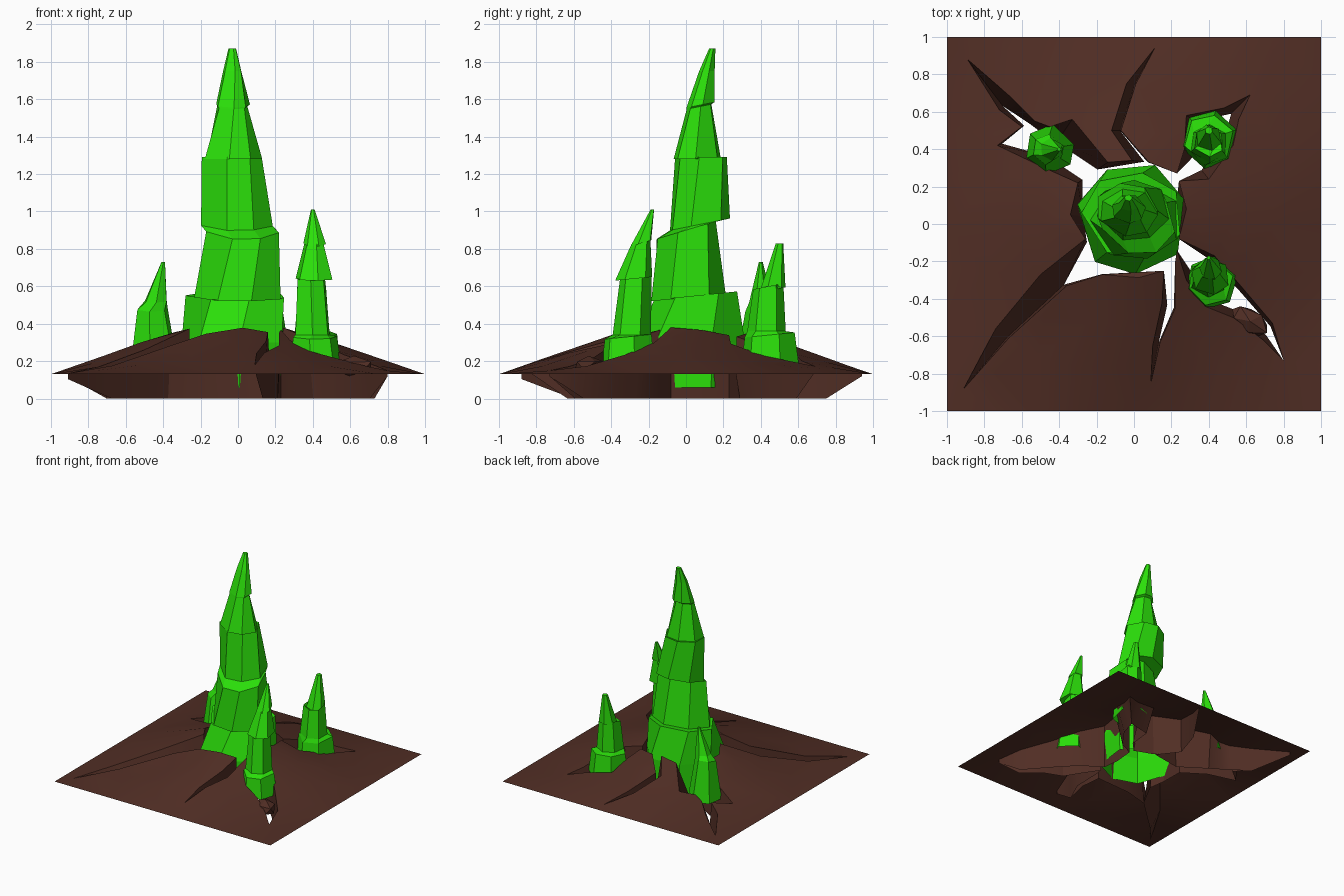
import bpy, bmesh, math, random
from mathutils import Vector, geometry

random.seed(4)
cube = bpy.data.objects.get("Cube")
if cube:
    bpy.data.objects.remove(cube, do_unlink=True)


def make_material(name, colour):
    mat = bpy.data.materials.new(name)
    mat.use_nodes = True
    mat.diffuse_color = (*colour, 1)
    mat.node_tree.nodes["Principled BSDF"].inputs["Base Color"].default_value = (*colour, 1)
    return mat


def make_object(name, bm, mat):
    mesh = bpy.data.meshes.new(name)
    bm.to_mesh(mesh)
    bm.free()
    mesh.materials.append(mat)
    obj = bpy.data.objects.new(name, mesh)
    bpy.context.collection.objects.link(obj)
    return obj


earth = make_material("brown earth", (0.082, 0.027, 0.018))
crystal_green = make_material("crystal green", (0.024, 0.74, 0.003))


# Ground: a mound that falls to a flat square border
def ground_height(x, y):
    rise = max(0, 1 - abs(x)) * max(0, 1 - abs(y)) / 0.7
    return 0.13 + 0.25 * min(rise, 1.02)


rim = []  # pairs of a rim point and the foot of the wall below it


def add_bulge(x, y):
    rim.append((Vector((x, y)), Vector((x, y, 0)) * 0.8))


def add_crack(tip, lean, stations):
    """Stations run from mouth to tip: one side, other side, closure at the foot.
    Lean is the share of the closure taken by the first side."""
    first, second = [], []
    for a, b, closure in stations:
        a, b = Vector(a), Vector(b)
        first.append((a, a.lerp(b, closure * lean).to_3d()))
        second.append((b, b.lerp(a, closure * (1 - lean)).to_3d()))
    foot = Vector((*tip, ground_height(*tip) - 0.03))
    rim.extend(first + [(Vector(tip), foot)] + second[::-1])


# Cracks and bulges counterclockwise round the mound
add_bulge(-.34, .05)
add_crack((-.91, -.88), .9, [
    ((-.26, -.08), (-.17, -.27), .1),
    ((-.5, -.27), (-.36, -.33), 1),
    ((-.74, -.56), (-.67, -.61), 1)])
add_crack((.09, -.85), .8, [
    ((.16, -.25), (.22, -.2), 0),
    ((.15, -.42), (.22, -.45), .5),
    ((.1, -.65), (.14, -.63), 1)])
add_crack((.8, -.73), .6, [
    ((.23, -.14), (.24, -.08), 0),
    ((.28, -.3), (.43, -.17), .4),
    ((.38, -.44), (.5, -.25), .3),
    ((.53, -.5), (.57, -.33), .4),
    ((.69, -.62), (.74, -.53), .5)])
add_bulge(.28, .08)
add_crack((.62, .69), .5, [
    ((.24, .23), (.23, .27), 0),
    ((.4, .24), (.27, .4), .6),
    ((.53, .42), (.28, .58), .4),
    ((.56, .56), (.48, .62), 1)])
add_crack((.11, .94), .1, [
    ((.08, .33), (-.01, .34), .8),
    ((-.07, .5), (-.12, .5), 1),
    ((.01, .75), (-.04, .75), 1)])
add_crack((-.89, .88), .7, [
    ((-.14, .33), (-.3, .22), .5),
    ((-.33, .56), (-.5, .31), .7),
    ((-.45, .52), (-.73, .42), .3),
    ((-.53, .55), (-.6, .52), .6),
    ((-.66, .68), (-.72, .61), 1)])


def inside(point, polygon):
    result = False
    for a, b in zip(polygon, polygon[1:] + polygon[:1]):
        if (a.y > point.y) != (b.y > point.y):
            if point.x < a.x + (point.y - a.y) * (b.x - a.x) / (b.y - a.y):
                result = not result
    return result


def build_ground():
    count = len(rim)
    hole = [top for top, foot in rim]
    points = list(hole)
    steps = 8
    for i in range(steps + 1):
        for j in range(steps + 1):
            p = Vector((2 * i / steps - 1, 2 * j / steps - 1))
            if 0 < i < steps and 0 < j < steps:
                p += Vector((random.uniform(-.04, .04), random.uniform(-.04, .04)))
            if not inside(p, hole) and min((p - q).length for q in hole) > 0.04:
                points.append(p)
    edges = [(i, (i + 1) % count) for i in range(count)]
    flat, _, faces, sources, _, _ = geometry.delaunay_2d_cdt(points, edges, [], 0, 1e-5)
    bm = bmesh.new()
    verts = [bm.verts.new((p.x, p.y, ground_height(p.x, p.y))) for p in flat]
    for face in faces:
        centre = sum((flat[i] for i in face), Vector((0, 0))) / len(face)
        if not inside(centre, hole):
            bm.faces.new([verts[i] for i in face])
    # Walls hanging below the crack rims
    top = {s: verts[i] for i, group in enumerate(sources) for s in group}
    feet = [bm.verts.new(foot) for _, foot in rim]
    for i, j in edges:
        bm.faces.new((top[i], top[j], feet[j], feet[i]))
    bmesh.ops.delete(bm, geom=[v for v in bm.verts if not v.link_faces], context='VERTS')
    bmesh.ops.recalc_face_normals(bm, faces=bm.faces)
    bm.normal_update()
    if sum(f.normal.z * f.calc_area() for f in bm.faces) < 0:
        bmesh.ops.reverse_faces(bm, faces=bm.faces)
    return make_object("cracked_ground", bm, earth)


ground = build_ground()
bpy.context.view_layer.objects.active = ground
ground.select_set(True)
bpy.ops.object.shade_smooth_by_angle(angle=math.radians(25))
ground.select_set(False)


# Crystals: stacked tapering tiers, open below
def build_crystal(name, rings, sides=6, flatten=1.0):
    """Rings are (height, centre x, centre y, radius, tilt); flatten narrows the upper tiers."""
    bm = bmesh.new()
    wobble = [random.uniform(-.12, .12) for _ in range(sides)]
    loops = []
    for k, (z, cx, cy, radius, tilt) in enumerate(rings):
        loop = []
        tier = k // 2
        depth = flatten if tier else 1
        for s in range(sides):
            angle = 0.3 + 0.2 * tier + math.tau * s / sides + wobble[s]
            reach = radius * random.uniform(1, 1.07)
            dx, dy = reach * math.cos(angle), reach * math.sin(angle) * depth
            loop.append(bm.verts.new((cx + dx, cy + dy, z + tilt * dy)))
        loops.append(loop)
    for low, high in zip(loops, loops[1:]):
        for s in range(sides):
            n = (s + 1) % sides
            bm.faces.new((low[s], low[n], high[n], high[s]))
    bm.faces.new(loops[-1])
    return make_object(name, bm, crystal_green)


build_crystal("main_crystal", [
    (.06, -.01, .03, .29, 0), (.3, -.01, .03, .29, 0),
    (.55, -.01, .05, .27, .1), (.54, .01, .01, .24, .1),
    (.9, .03, 0, .19, .3), (.93, 0, .07, .19, .2),
    (1.29, -.04, .08, .16, 0), (1.28, -.03, .06, .15, 0),
    (1.56, -.03, .07, .08, .2), (1.57, -.03, .08, .09, .2),
    (1.75, -.03, .11, .05, 0), (1.87, -.03, .14, .02, 0)], sides=7, flatten=.83)
build_crystal("front_left_crystal", [
    (.16, .42, -.31, .14, 0), (.33, .41, -.31, .12, .1),
    (.34, .4, -.29, .1, 0), (.65, .39, -.27, .08, .2),
    (.64, .41, -.28, .1, .1), (.84, .41, -.24, .05, .3),
    (.83, .41, -.24, .06, .3), (1.01, .4, -.18, .01, 0)])
build_crystal("back_left_crystal", [
    (.16, .4, .45, .15, 0), (.34, .4, .45, .13, .1),
    (.36, .4, .43, .1, 0), (.6, .4, .44, .08, .2),
    (.58, .4, .46, .07, .2), (.83, .4, .5, .02, 0)])
build_crystal("back_right_crystal", [
    (.16, -.45, .4, .13, 0), (.48, -.46, .4, .08, .2),
    (.52, -.44, .4, .06, .1), (.73, -.4, .4, .01, 0)])

# Loose rock wedged in the front left crack
bm = bmesh.new()
bmesh.ops.create_icosphere(bm, subdivisions=1, radius=1)
for v in bm.verts:
    v.co *= random.uniform(.9, 1.1)
rock = make_object("loose_rock", bm, earth)
rock.scale = (.12, .07, .06)
rock.location = (.62, -.52, .17)
rock.rotation_euler.z = -.6
